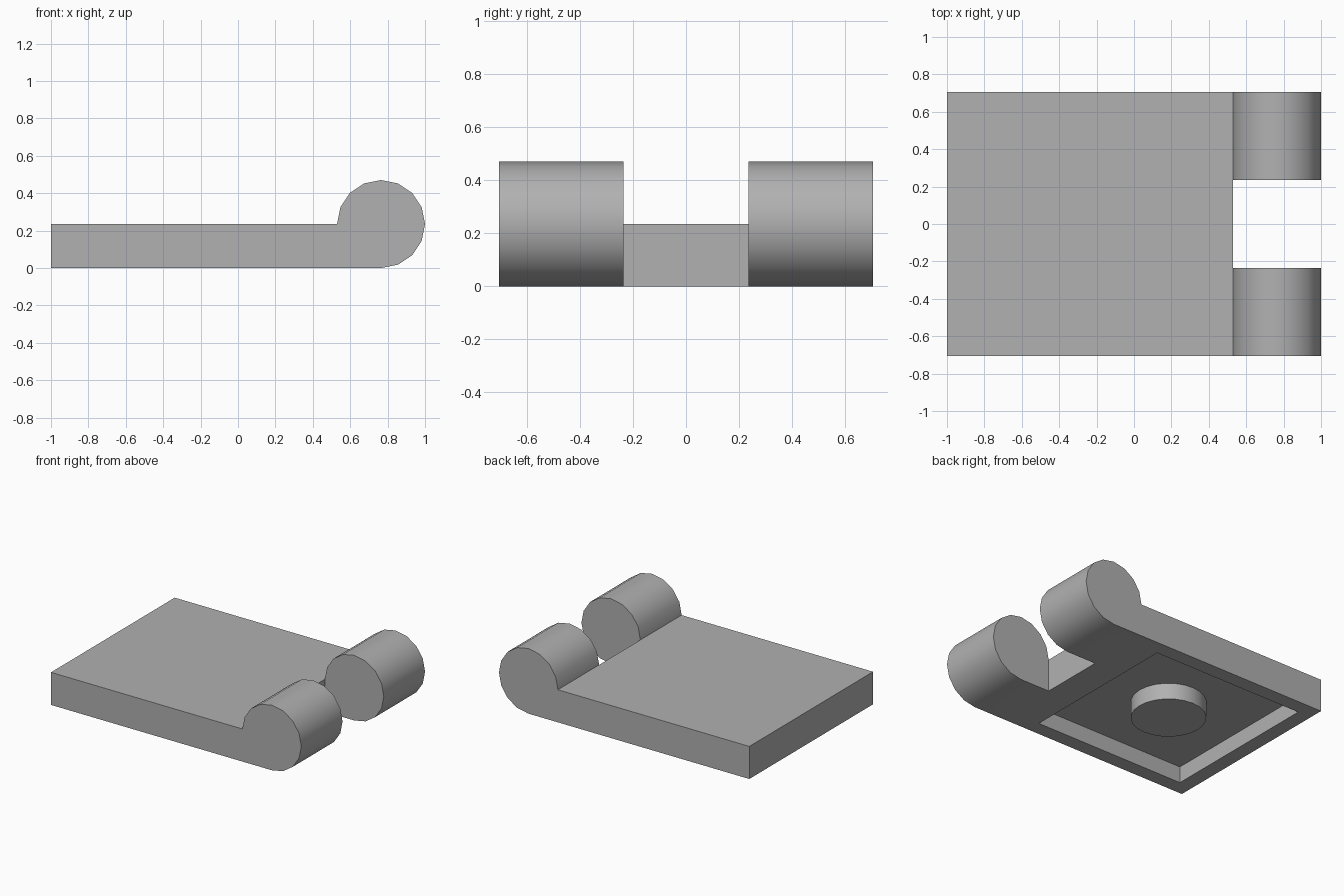
import bpy, bmesh, math

if "Cube" in bpy.data.objects:
    bpy.data.objects.remove(bpy.data.objects["Cube"])

U = 2 / 8.5            # module: plate thickness and knuckle radius
HALF_Y = 3 * U
CX = 1 - U             # knuckle axis x
POCKET_X = -1 + 3 * U  # pocket and boss centre
POCKET_HALF = 0.6

grey = bpy.data.materials.new("dark_grey")
grey.diffuse_color = (0.44, 0.44, 0.44, 1)
grey.use_nodes = True
grey.node_tree.nodes["Principled BSDF"].inputs["Base Color"].default_value = grey.diffuse_color


def make_object(name, bm):
    bmesh.ops.recalc_face_normals(bm, faces=bm.faces)
    mesh = bpy.data.meshes.new(name)
    bm.to_mesh(mesh)
    bm.free()
    mesh.materials.append(grey)
    obj = bpy.data.objects.new(name, mesh)
    bpy.context.collection.objects.link(obj)
    return obj


def extrude_profile(name, points, y0, y1):
    bm = bmesh.new()
    face = bm.faces.new([bm.verts.new((x, y0, z)) for x, z in points])
    ext = bmesh.ops.extrude_face_region(bm, geom=[face])
    verts = [v for v in ext["geom"] if isinstance(v, bmesh.types.BMVert)]
    bmesh.ops.translate(bm, verts=verts, vec=(0, y1 - y0, 0))
    return make_object(name, bm)


def box_cutter(name, x0, x1, half_y, z0, z1):
    obj = extrude_profile(name, [(x0, z0), (x1, z0), (x1, z1), (x0, z1)], -half_y, half_y)
    obj.hide_render = True
    return obj


def smooth(obj):
    bpy.ops.object.select_all(action='DESELECT')
    obj.select_set(True)
    bpy.context.view_layer.objects.active = obj
    bpy.ops.object.shade_smooth_by_angle(angle=math.radians(30))


# Hinge leaf: flat plate running into a 16-sided knuckle
profile = [(-1, U), (-1, 0)]
for i in range(-4, 9):
    a = i * math.pi / 8
    profile.append((CX + U * math.cos(a), U + U * math.sin(a)))
leaf = extrude_profile("hinge_leaf", profile, -HALF_Y, HALF_Y)

# Gap between the knuckles, and square pocket in the underside
cutters = [
    box_cutter("knuckle_gap_cutter", 1 - 2 * U, 1.2, U, -0.2, 0.8),
    box_cutter("pocket_cutter", POCKET_X - POCKET_HALF, POCKET_X + POCKET_HALF,
               POCKET_HALF, -0.2, U / 2),
]
for cutter in cutters:
    mod = leaf.modifiers.new(cutter.name, 'BOOLEAN')
    mod.operation = 'DIFFERENCE'
    mod.solver = 'EXACT'
    mod.object = cutter
bpy.context.view_layer.update()
cut_mesh = bpy.data.meshes.new_from_object(leaf.evaluated_get(bpy.context.evaluated_depsgraph_get()))
leaf.modifiers.clear()
leaf.data = cut_mesh
for cutter in cutters:
    bpy.data.objects.remove(cutter)
smooth(leaf)

# Round boss in the middle of the pocket, level with the underside
bm = bmesh.new()
bmesh.ops.create_cone(bm, cap_ends=True, segments=24, radius1=0.247, radius2=0.247, depth=U / 2)
bmesh.ops.translate(bm, verts=bm.verts, vec=(POCKET_X, 0, U / 4))
boss = make_object("round_boss", bm)
smooth(boss)
